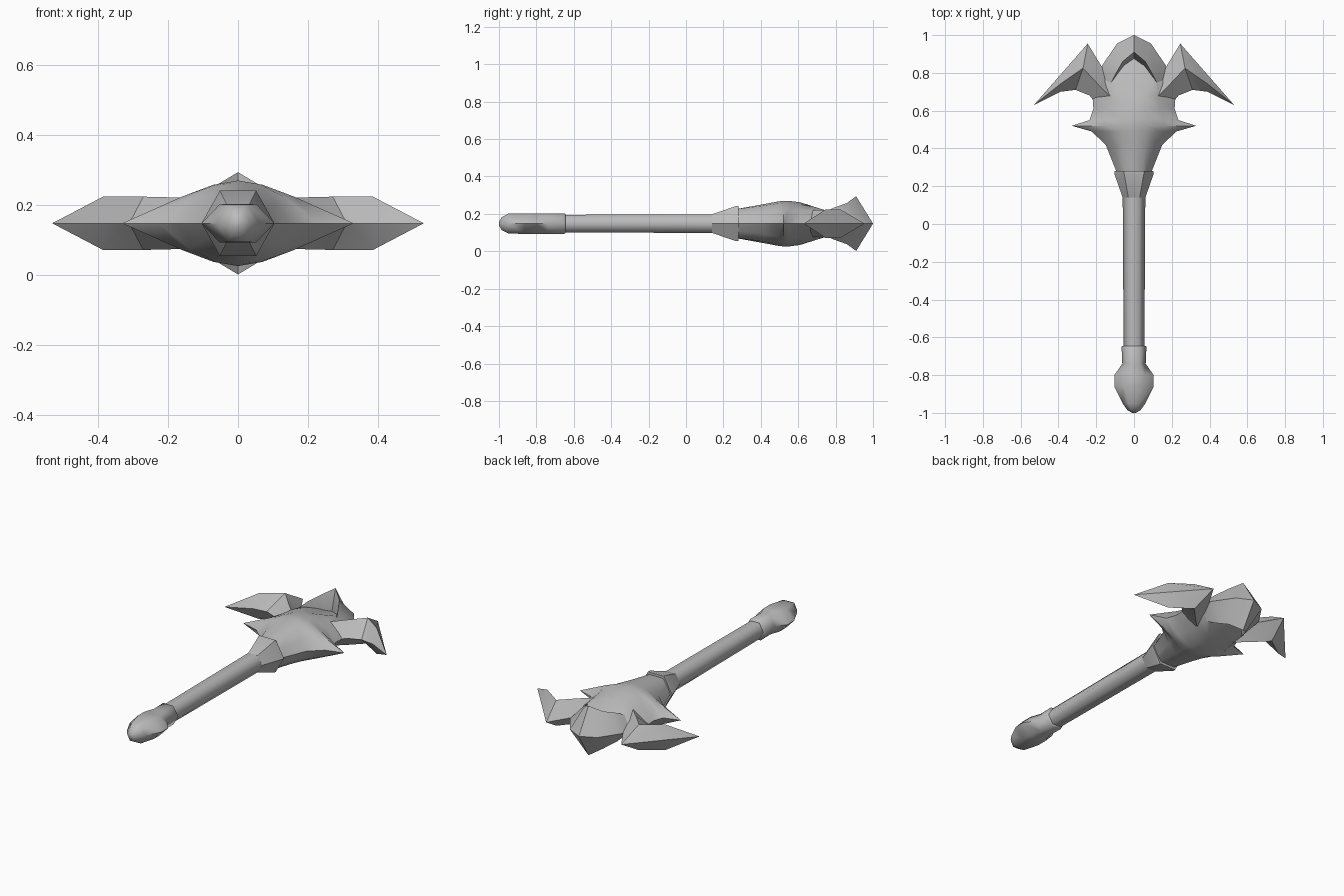
import bpy
import math

if "Cube" in bpy.data.objects:
    bpy.data.objects.remove(bpy.data.objects["Cube"])

AXIS = 0.148  # height of the long axis above the floor

grey = bpy.data.materials.new("plain_grey")
grey.use_nodes = True
grey.diffuse_color = (0.5, 0.5, 0.5, 1)
grey.node_tree.nodes["Principled BSDF"].inputs["Base Color"].default_value = (0.5, 0.5, 0.5, 1)


def loft(name, rings, smooth=40):
    """Skin a list of equal-sized closed rings, cap both ends."""
    n = len(rings[0])
    verts = [p for ring in rings for p in ring]
    faces = [tuple(reversed(range(n)))]
    for r in range(len(rings) - 1):
        for i in range(n):
            j = (i + 1) % n
            faces.append((r * n + i, r * n + j, (r + 1) * n + j, (r + 1) * n + i))
    faces.append(tuple(range((len(rings) - 1) * n, len(rings) * n)))
    mesh = bpy.data.meshes.new(name)
    mesh.from_pydata(verts, [], faces)
    mesh.materials.append(grey)
    obj = bpy.data.objects.new(name, mesh)
    obj.location.z = AXIS
    bpy.context.collection.objects.link(obj)
    # Merge collapsed points and make the normals point outward
    bpy.ops.object.select_all(action='DESELECT')
    obj.select_set(True)
    bpy.context.view_layer.objects.active = obj
    bpy.ops.object.mode_set(mode='EDIT')
    bpy.ops.mesh.select_all(action='SELECT')
    bpy.ops.mesh.remove_doubles(threshold=0.0005)
    bpy.ops.mesh.normals_make_consistent(inside=False)
    bpy.ops.object.mode_set(mode='OBJECT')
    bpy.ops.object.shade_smooth_by_angle(angle=math.radians(smooth))
    return obj


def hexagon(y, half_width, half_height):
    """Six-sided ring around the long axis, corners to the sides."""
    return [(half_width * math.cos(k * math.pi / 3), y,
             half_height * math.sin(k * math.pi / 3) / math.sin(math.pi / 3))
            for k in range(6)]


def hex_loft(name, stations, smooth):
    return loft(name, [hexagon(*s) for s in stations], smooth)


# Handle, pommel and collar
hex_loft("handle", [(-0.66, 0.055, 0.047), (0.16, 0.06, 0.05)], 65)
hex_loft("pommel", [(-0.645, 0.06, 0.05), (-0.65, 0.066, 0.055), (-0.74, 0.062, 0.055),
                    (-0.80, 0.104, 0.055), (-0.86, 0.104, 0.055), (-0.95, 0.06, 0.053),
                    (-0.985, 0.035, 0.035), (-1.0, 0.01, 0.01)], 65)
hex_loft("collar", [(0.14, 0.06, 0.05), (0.265, 0.104, 0.093),
                    (0.28, 0.104, 0.093), (0.28, 0.09, 0.08)], 40)


# Head body: y, centre height, middle point, shoulder point, edge half width
def body_ring(y, top, mid, shoulder, edge):
    upper = [(edge, 0), shoulder, mid, (0, top)]
    right = upper + [(-x, z) for x, z in upper[2::-1]]
    lower = [(x, -z) for x, z in right[-2:0:-1]]
    return [(x, y, z) for x, z in right + lower]


body = [
    (0.27, 0.078, (0.045, 0.077), (0.07, 0.04), 0.09),
    (0.42, 0.105, (0.06, 0.097), (0.11, 0.055), 0.15),
    (0.49, 0.118, (0.07, 0.107), (0.14, 0.07), 0.225),
    (0.52, 0.122, (0.07, 0.11), (0.16, 0.076), 0.33),
    (0.55, 0.122, (0.07, 0.11), (0.155, 0.074), 0.235),
    (0.61, 0.114, (0.06, 0.103), (0.14, 0.072), 0.215),
    (0.68, 0.085, (0.05, 0.092), (0.13, 0.07), 0.22),
    (0.75, 0.06, (0.1, 0.07), (0.125, 0.06), 0.19),
    (0.88, 0.02, (0.04, 0.02), (0.06, 0.015), 0.09),
]
loft("head_body", [body_ring(*s) for s in body], 45)


# Diamond-section blades: outer edge, ridge, inner edge, ridge height
def diamond(outer, ridge, inner, height):
    return [(*outer, 0), (*ridge, height), (*inner, 0), (*ridge, -height)]


tip = (0.53, 0.63)
side_blade = [
    ((0.11, 0.74), (0.1, 0.65), (0.17, 0.60), 0.07),
    ((0.175, 0.84), (0.19, 0.74), (0.235, 0.68), 0.074),
    ((0.245, 0.955), (0.27, 0.825), (0.31, 0.71), 0.076),
    ((0.385, 0.795), (0.385, 0.745), (0.39, 0.70), 0.076),
    (tip, tip, tip, 0),
]
for name, side in (("left_blade", 1), ("right_blade", -1)):
    rings = [[(side * x, y, z) for x, y, z in diamond(*s)] for s in side_blade]
    loft(name, rings, 25)

# Arched crown blade at the far end, mirrored about the middle station
half_crown = [
    ((0, 1.0), (0, 0.91), (0, 0.87), 0.146),
    ((0.09, 0.955), (0.06, 0.86), (0.05, 0.83), 0.11),
    ((0.168, 0.84), (0.1, 0.79), (0.09, 0.77), 0.085),
    ((0.172, 0.79), (0.13, 0.73), (0.12, 0.73), 0.055),
]
half_rings = [diamond(*s) for s in half_crown]
mirrored = [[(-x, y, z) for x, y, z in ring] for ring in half_rings[:0:-1]]
loft("crown_blade", mirrored + half_rings, 35)
